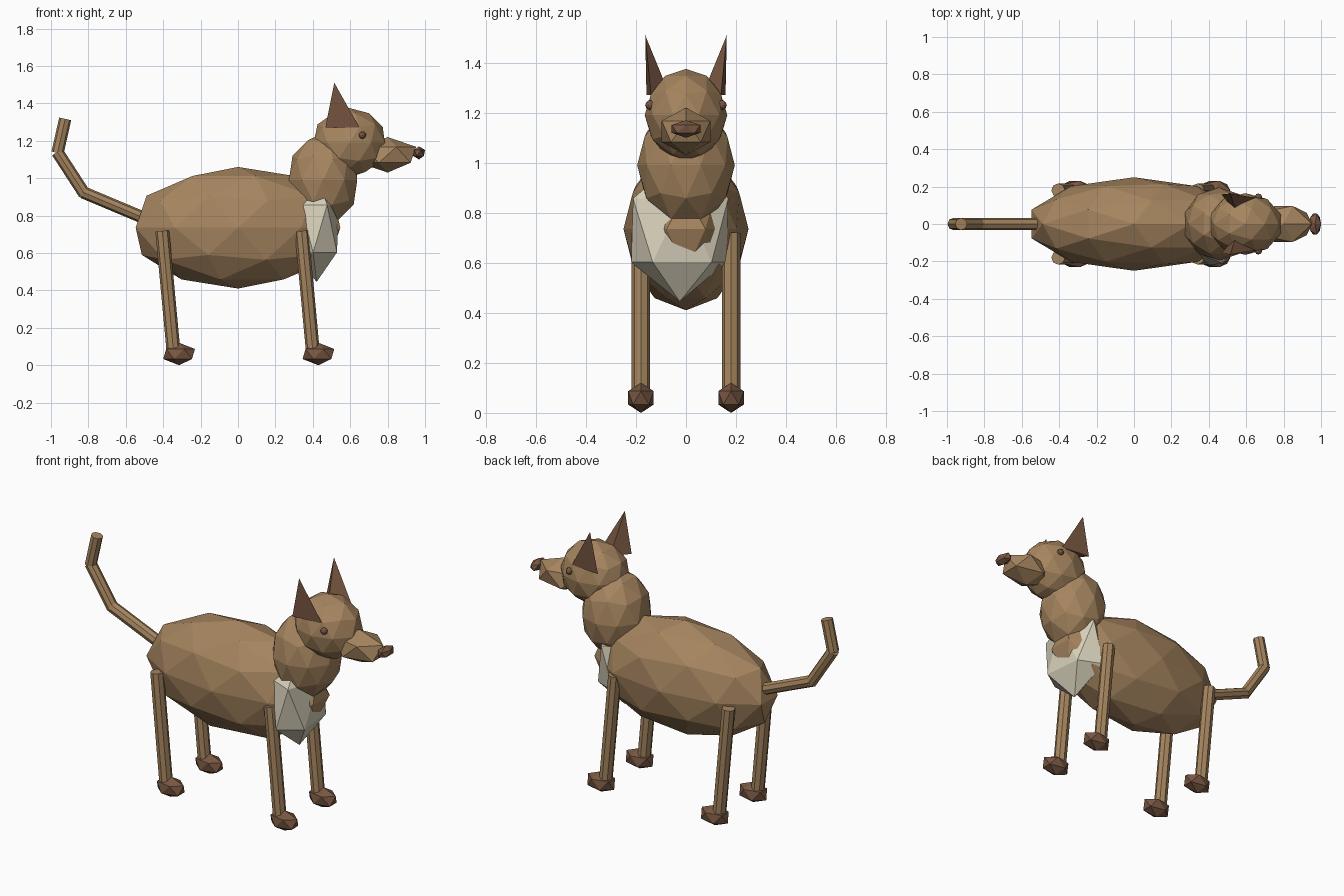
import bpy, bmesh
from mathutils import Vector

cube = bpy.data.objects.get("Cube")
if cube:
    bpy.data.objects.remove(cube, do_unlink=True)


def material(name, colour):
    mat = bpy.data.materials.new(name)
    mat.use_nodes = True
    mat.diffuse_color = (*colour, 1)
    mat.node_tree.nodes["Principled BSDF"].inputs["Base Color"].default_value = (*colour, 1)
    return mat


FUR = material("tan fur", (0.38, 0.235, 0.115))
DARK = material("dark brown", (0.19, 0.095, 0.055))
CREAM = material("cream fur", (0.68, 0.63, 0.49))


def finish(name, bm, mat):
    mesh = bpy.data.meshes.new(name)
    bmesh.ops.recalc_face_normals(bm, faces=bm.faces)
    bm.to_mesh(mesh)
    bm.free()
    mesh.materials.append(mat)
    obj = bpy.data.objects.new(name, mesh)
    bpy.context.collection.objects.link(obj)
    return obj


def blob(name, centre, scale, mat, detail=1, turn=0):
    """Faceted ellipsoid."""
    bm = bmesh.new()
    bmesh.ops.create_icosphere(bm, subdivisions=detail, radius=1)
    obj = finish(name, bm, mat)
    obj.location, obj.scale = centre, scale
    obj.rotation_euler.z = turn
    return obj


def rod(name, start, end, radius, mat):
    """Eight-sided cylinder between two points."""
    start, end = Vector(start), Vector(end)
    bm = bmesh.new()
    bmesh.ops.create_cone(bm, cap_ends=True, segments=8, radius1=radius,
                          radius2=radius, depth=(end - start).length)
    obj = finish(name, bm, mat)
    obj.location = (start + end) / 2
    obj.rotation_euler = (end - start).to_track_quat('Z', 'Y').to_euler()
    return obj


# Trunk, neck and chest patch
blob("body", (0, 0, 0.735), (0.575, 0.25, 0.325), FUR, 2)
blob("neck", (0.455, 0, 0.99), (0.192, 0.195, 0.25), FUR, 2)
blob("chest_patch", (0.42, -0.025, 0.73), (0.135, 0.225, 0.285), CREAM, 1, 0.1)

# Head, snout and nose
blob("head", (0.595, 0, 1.19), (0.2, 0.165, 0.185), FUR, 2)
blob("snout", (0.8, 0, 1.125), (0.17, 0.114, 0.095), FUR)
blob("nose", (0.968, 0, 1.135), (0.036, 0.067, 0.035), DARK)

for side, s in (("right", -1), ("left", 1)):
    # Eyes
    blob(side + "_eye", (0.665, s * 0.143, 1.23), (0.02, 0.02, 0.02), DARK, 2)

    # Ears: three-sided spikes leaning back
    bm = bmesh.new()
    tip = bm.verts.new((0.515, s * 0.163, 1.51))
    base = [bm.verts.new((x, s * y, 1.27))
            for x, y in ((0.467, 0.158), (0.65, 0.14), (0.545, 0.065))]
    bm.faces.new(base)
    for i in range(3):
        bm.faces.new((base[i], base[i - 1], tip))
    finish(side + "_ear", bm, DARK)

    # Legs and paws
    for end, x in (("front", 0.4), ("rear", -0.345)):
        rod(f"{end}_{side}_leg", (x - 0.06, s * 0.18, 0.718),
            (x, s * 0.18, 0.075), 0.037, FUR)
        blob(f"{end}_{side}_paw", (x + 0.03, s * 0.18, 0.06),
             (0.095, 0.06, 0.06), DARK)

# Tail in three straight pieces
rod("tail_base", (-0.48, 0, 0.778), (-0.83, 0, 0.925), 0.033, FUR)
rod("tail_middle", (-0.82, 0, 0.915), (-0.966, 0, 1.14), 0.033, FUR)
rod("tail_tip", (-0.965, 0, 1.135), (-0.924, 0, 1.317), 0.033, FUR)
